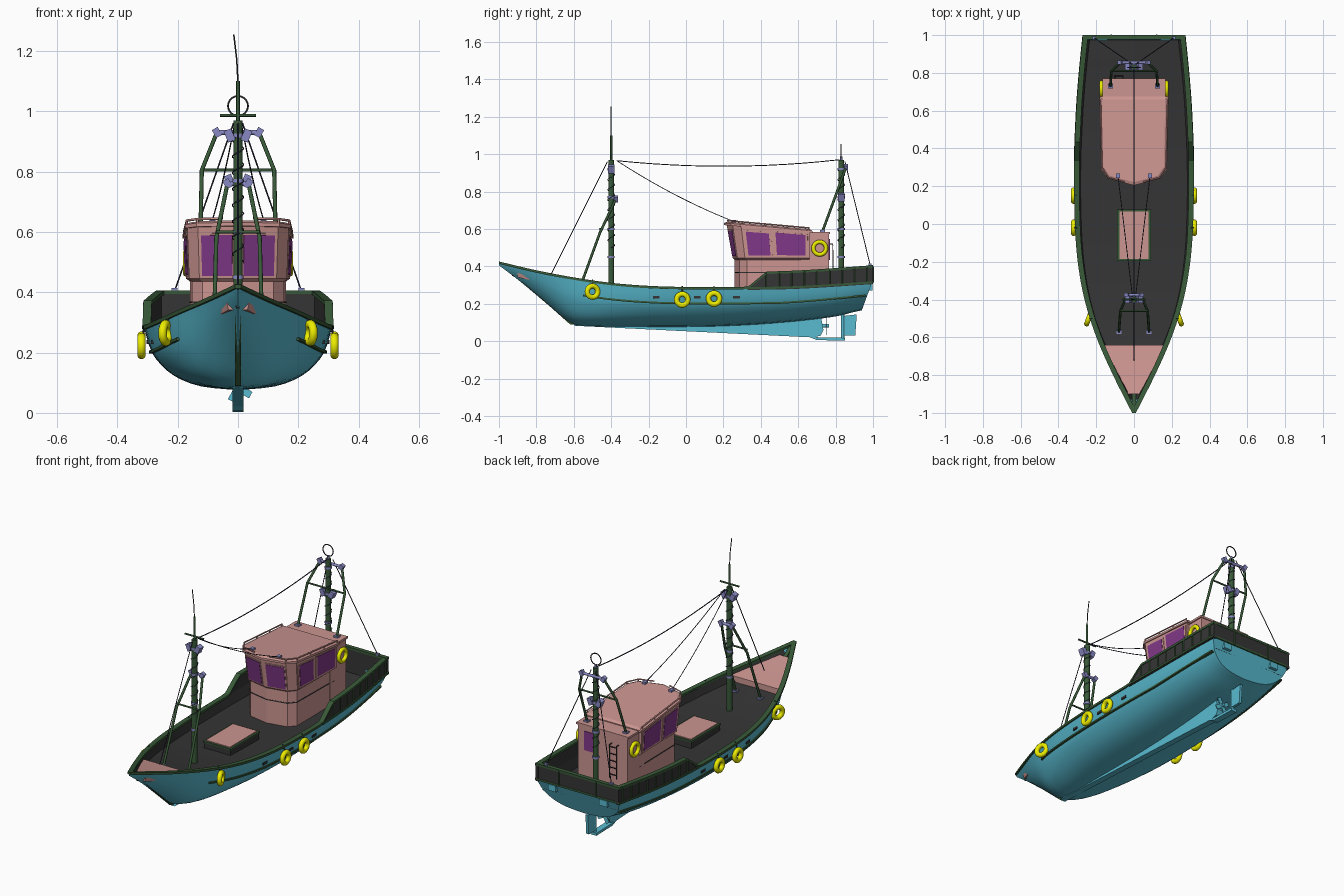
import bpy, bmesh, math
from mathutils import Vector, Matrix

if "Cube" in bpy.data.objects:
    bpy.data.objects.remove(bpy.data.objects["Cube"])

def mat(name, *c):
    m = bpy.data.materials.new(name)
    m.diffuse_color = (*c, 1)
    m.use_nodes = True
    m.node_tree.nodes["Principled BSDF"].inputs["Base Color"].default_value = m.diffuse_color
    return m

CYAN = mat("hull_paint", .1, .5, .64)
DARK = mat("deck_black", .035, .035, .035)
GREEN = mat("trim_green", .04, .1, .04)
PINK = mat("cabin_pink", .6, .3, .28)
GLASS = mat("window_purple", .22, .04, .25)
YELLOW = mat("fender_yellow", .85, .85, .0)
BLUE = mat("fitting_blue", .25, .25, .55)
WIRE = mat("wire_dark", .03, .03, .06)

def finish(ob, m, smooth=None):
    ob.data.materials.append(m)
    if smooth:
        bpy.ops.object.select_all(action='DESELECT')
        ob.select_set(True)
        bpy.context.view_layer.objects.active = ob
        bpy.ops.object.shade_smooth_by_angle(angle=math.radians(smooth))
    return ob

def loft(name, rings, m, closed=True, caps=(True, True), smooth=None):
    bm = bmesh.new()
    vs = [[bm.verts.new(p) for p in r] for r in rings]
    n = len(rings[0])
    for a, b in zip(vs, vs[1:]):
        for i in range(n if closed else n - 1):
            j = (i + 1) % n
            bm.faces.new((a[i], a[j], b[j], b[i]))
    if caps[0]: bm.faces.new(vs[0][::-1])
    if caps[1]: bm.faces.new(vs[-1])
    bmesh.ops.recalc_face_normals(bm, faces=bm.faces)
    me = bpy.data.meshes.new(name)
    bm.to_mesh(me)
    bm.free()
    ob = bpy.data.objects.new(name, me)
    bpy.context.collection.objects.link(ob)
    return finish(ob, m, smooth)

def prism(name, yz, hx, m):
    return loft(name, [[(x, y, z) for y, z in yz] for x in (-hx, hx)], m)

def box(name, c, s, m, rot=(0, 0, 0)):
    bpy.ops.mesh.primitive_cube_add(size=1, location=c, rotation=rot)
    ob = bpy.context.object
    ob.name, ob.scale = name, s
    return finish(ob, m)

def tube(name, pts, r, m, res=2):
    cu = bpy.data.curves.new(name, 'CURVE')
    cu.dimensions, cu.bevel_depth, cu.bevel_resolution, cu.use_fill_caps = '3D', r, res, True
    sp = cu.splines.new('POLY')
    sp.points.add(len(pts) - 1)
    for p, q in zip(sp.points, pts):
        p.co = (*q, 1)
    ob = bpy.data.objects.new(name, cu)
    bpy.context.collection.objects.link(ob)
    return finish(ob, m)

def sag(a, b, d, n=12):
    a, b = Vector(a), Vector(b)
    return [a.lerp(b, i / n) - Vector((0, 0, d * 4 * (i / n) * (1 - i / n))) for i in range(n + 1)]

def torus(name, c, R, r, m, rot=(0, math.pi / 2, 0)):
    bpy.ops.mesh.primitive_torus_add(location=c, rotation=rot, major_radius=R, minor_radius=r,
                                     major_segments=24, minor_segments=10)
    bpy.context.object.name = name
    return finish(bpy.context.object, m, 40)

def spline(tab, x):
    # smooth interpolation through (x, value) pairs
    x = min(max(x, tab[0][0]), tab[-1][0])
    i = max(k for k in range(len(tab) - 1) if tab[k][0] <= x)
    (x0, a), (x1, b) = tab[i], tab[i + 1]
    sl = lambda k: (tab[min(k + 1, len(tab) - 1)][1] - tab[max(k - 1, 0)][1]) / (tab[min(k + 1, len(tab) - 1)][0] - tab[max(k - 1, 0)][0])
    h = x1 - x0
    t = (x - x0) / h
    return ((2*t**3 - 3*t*t + 1) * a + (t**3 - 2*t*t + t) * h * sl(i)
            + (3*t*t - 2*t**3) * b + (t**3 - t*t) * h * sl(i + 1))

# Hull lines: half width, sheer height, bottom height, section shapes
WID = [(-1, .004), (-.8, .105), (-.6, .193), (-.4, .256), (-.2, .292), (0, .307), (.3, .311), (.6, .3), (.8, .285), (1, .265)]
SHE = [(-1, .42), (-.8, .373), (-.6, .335), (-.4, .306), (-.2, .29), (0, .284), (.3, .284), (.6, .29), (1, .315)]
BOT = [(-1, .405), (-.9, .33), (-.75, .205), (-.62, .098), (-.54, .08), (-.3, .076), (.1, .077), (.4, .09), (.7, .118), (1, .165)]
MID = [(0, 0), (.4, .06), (.68, .22), (.87, .48), (.95, .72), (1, 1)]
BOW = [(0, 0), (.26, .2), (.49, .4), (.69, .6), (.85, .8), (1, 1)]
W = lambda y: spline(WID, y)
S = lambda y: spline(SHE, y)

def section(y, n=15):
    k = min(max((y + 1) / .55, 0), 1)
    k = k * k * (3 - 2 * k)
    b, s, w, out = spline(BOT, y), S(y), W(y), []
    for i in range(n + 1):
        u = 5 * i / n
        f = [spline([(j, p[c]) for j, p in enumerate(q)], u) for q in (BOW, MID) for c in (0, 1)]
        out.append((w * (f[0] + (f[2] - f[0]) * k), b + (s - b) * (f[1] + (f[3] - f[1]) * k)))
    return out

def hull_x(y, z):
    p = section(y)
    for (x0, z0), (x1, z1) in zip(p, p[1:]):
        if z0 <= z <= z1:
            return x0 + (x1 - x0) * (z - z0) / max(z1 - z0, 1e-6)
    return p[-1][0] if z > p[-1][1] else 0

def span(a, b, n): return [a + (b - a) * i / n for i in range(n + 1)]

# Hull shell with raked transom
rings = []
for y in span(-1, 1, 50):
    p = section(y)
    rake = .055 * max(0, (y - .8) / .2)
    ring = [(x, y - .005 * (y > .9) - rake * (p[-1][1] - z) / (p[-1][1] - p[0][1]), z) for x, z in p]
    rings.append(ring[::-1] + [(-x, yy, z) for x, yy, z in ring[1:]])
loft("hull", rings, CYAN, closed=False, caps=(False, True), smooth=40)

# Deck and inner bulwark lining
D = lambda y: S(y) - .055
rings = []
for y in span(-.93, .975, 40):
    a, b = max(W(y) - .014, .002), max(hull_x(y, D(y)) - .014, .001)
    rings.append([(a, y, S(y)), (b, y, D(y)), (0, y, D(y) + .003), (-b, y, D(y)), (-a, y, S(y))])
loft("deck", rings, DARK, closed=False, caps=(False, True))
rings = []
for y in span(-.9, -.64, 6):
    a, z = max(W(y) - .016, .002), S(y) - .02
    rings.append([(a, y, z), (-a, y, z), (-a * .8, y, z - .034), (a * .8, y, z - .034)])
loft("bow_deck", rings, PINK)

# Rails, stern bulwark and rubbing strakes
def top(y):
    t = min(max((y - .33) / .1, 0), 1)
    return S(y) + t * (.078 + .007 * y)

def strip(name, ys, xi, xo, z0, z1, m):
    for s in (-1, 1):
        loft(name, [[(s * max(xi(y), .0), y, z0(y)), (s * xo(y), y, z0(y)),
                     (s * xo(y), y, z1(y)), (s * max(xi(y), .0), y, z1(y))] for y in ys], m, smooth=30)

strip("rail", span(-1, 1, 60), lambda y: W(y) - .022, lambda y: W(y) + .006, lambda y: top(y) - .007, lambda y: top(y) + .006, GREEN)
strip("stern_bulwark", span(.33, 1, 24), lambda y: W(y) - .014, lambda y: W(y) + .002, lambda y: S(y) - .01, top, DARK)
strip("sheer_strake", span(.33, 1, 20), lambda y: W(y) - .01, lambda y: W(y) + .008, lambda y: S(y) - .006, lambda y: S(y) + .005, GREEN)
SZ = lambda y: S(y) - .082 + .03 * max(0, y - .5)
strip("rub_strake", span(-.55, .96, 40), lambda y: hull_x(y, SZ(y)) - .008, lambda y: hull_x(y, SZ(y)) + .009,
      lambda y: SZ(y) - .005, lambda y: SZ(y) + .005, GREEN)
box("transom_bulwark", (0, .988, .355), (.53, .02, .09), DARK)
box("transom_rail", (0, .988, .4), (.54, .024, .013), GREEN)
box("transom_strake", (0, .992, .315), (.53, .016, .011), GREEN)
for s in (-1, 1):
    for y in span(.43, .97, 8):
        tube("bulwark_post", [(s * (W(y) + .003), y, S(y)), (s * (W(y) + .003), y, top(y))], .004, GREEN)
    for y in (-.16, .06, .27):
        box("scupper", (s * (hull_x(y, .235) + .001), y, .235), (.008, .035, .014), DARK)
    box("stern_fitting", (s * .165, .985, .288), (.05, .025, .035), CYAN)
    tube("transom_post", [(s * .12, 1, .315), (s * .12, 1, .4)], .004, GREEN)
prism("stem_bar", [(-1, .427), (-.62, .09), (-.58, .09), (-.96, .41)], .01, GREEN)

# Keel, rudder and propeller
prism("keel", [(-.61, .083), (.68, .02), (.72, .03), (.735, .06), (.72, .14), (0, .09), (-.55, .09)], .018, CYAN)
prism("keel_shoe", [(.66, .022), (.85, .018), (.85, .003), (.7, .006)], .018, CYAN)
prism("rudder", [(.845, .03), (.905, .03), (.913, .143), (.845, .135)], .008, CYAN)
tube("rudder_post", [(0, .838, .005), (0, .838, .16)], .009, CYAN)
tube("propeller_hub", [(0, .7, .082), (0, .765, .082)], .01, CYAN)
for i in range(4):
    a = i * math.pi / 2 + .5
    box("propeller_blade", (.027 * math.sin(a), .75, .082 + .027 * math.cos(a)), (.024, .005, .042), CYAN, (0, a, .0))

# Wheelhouse: lower walls, flared upper walls, rear box and roof
def ring(half, zf):
    h = [(x, y, zf(y)) for x, y in half]
    return h + [(-x, y, z) for x, y, z in h[:0:-1]]

roof_z = lambda y: .62 - .09 * (y - .21)
A = [(0, .26), (.118, .285), (.152, .325), (.158, .66)]
M = [(0, .25), (.128, .275), (.162, .315), (.172, .66)]
T = [(0, .218), (.133, .25), (.168, .295), (.177, .66)]
R = [(0, .204), (.138, .24), (.175, .29), (.184, .675)]
loft("wheelhouse", [ring(A, lambda y: .22), ring(A, lambda y: .435), ring(M, lambda y: .445), ring(T, roof_z)], PINK)
loft("roof", [ring(R, roof_z), ring(R, lambda y: roof_z(y) + .012),
              ring([(x * .9, .45 + (y - .45) * .93) for x, y in R], lambda y: roof_z(y) + .02)], PINK)
box("cabin_rear", (0, .69, .4), (.32, .15, .355), PINK)
box("rear_roof", (0, .715, .579), (.335, .11, .012), PINK)
loft("cabin_band", [ring([(x * 1.015, y - .002) for x, y in A], lambda y, z=z: z) for z in (.365, .37)], DARK)

def window(i, s0, s1, t0, t1):
    for s in (-1, 1):
        def pt(u, t):
            lo = Vector((*M[i], .445)).lerp(Vector((*M[i + 1], .445)), u)
            hi = Vector((*T[i], roof_z(T[i][1]))).lerp(Vector((*T[i + 1], roof_z(T[i + 1][1]))), u)
            return lo.lerp(hi, t)
        n = (pt(1, 0) - pt(0, 0)).cross(pt(0, 1) - pt(0, 0)).normalized()
        for nm, m, e, d in (("window_frame", PINK, .035, .003), ("window_glass", GLASS, 0, .005)):
            q = [pt(s0 - e, t0 - e), pt(s1 + e, t0 - e), pt(s1 + e, t1 + e), pt(s0 - e, t1 + e)]
            loft(nm, [[Vector((s * v.x, v.y, v.z)) for v in (p + n * k for p in q)] for k in (-.004, d)], m)

window(0, .14, .92, .06, .84)
window(2, .06, .4, .08, .85)
window(2, .5, .94, .1, .9)
box("rear_window", (.08, .766, .49), (.075, .006, .11), GLASS)
for s in (-1, 1):
    rail = [(s * x, y, roof_z(y) + .026) for x, y in [(.05, .222), (.135, .245), (.17, .3), (.178, .66)]]
    tube("roof_rail", rail, .004, PINK)
    for x, y in [(.135, .245), (.17, .3), (.172, .42), (.175, .54), (.178, .655)]:
        tube("roof_rail_post", [(s * x, y, roof_z(y)), (s * x, y, roof_z(y) + .026)], .004, PINK)
    box("roof_cleat", (s * .085, .255, .637), (.02, .025, .02), BLUE)
    torus("life_ring", (s * .172, .715, .497), .034, .011, YELLOW)
    # Hanging fenders
    for y, x, z in ((-.5, .24, .265), (-.02, .32, .222), (.15, .32, .227)):
        torus("fender", (s * x, y, z), .03, .014, YELLOW, (0, math.pi / 2, s * (.35 if y < -.3 else 0)))
        tube("fender_rope", [(s * x, y, z + .03), (s * (W(y) - .005), y, S(y) + .01)], .003, WIRE)
    tube("ladder_side", [(-.08 + s * .022, .785, .33), (-.08 + s * .022, .785, .52), (-.08 + s * .022, .76, .52)], .003, DARK)
for z in span(.35, .51, 4):
    tube("ladder_rung", [(-.102, .785, z), (-.058, .785, z)], .003, DARK)

# Cargo hatch
box("hatch_coaming", (0, -.06, .25), (.17, .265, .05), DARK)
box("hatch_rim", (0, -.06, .272), (.178, .272, .008), GREEN)
box("hatch_lid", (0, -.06, .276), (.155, .25, .01), PINK)

# Masts with tripod frames, fittings and coiled rope
def mast(y, foot, kink, head, bar_z):
    tube("mast", [(0, y, .225), (0, y, .97)], .0155, GREEN, 4)
    tube("mast_base", [(0, y, .22), (0, y, .25)], .024, BLUE, 4)
    for z in (.45, .6, .77, .92):
        tube("mast_collar", [(0, y, z - .006), (0, y, z + .006)], .019, BLUE, 4)
    tube("mast_rope", [(.019 * math.cos(i * .7), y + .019 * math.sin(i * .7), .5 + i * .006) for i in range(70)], .002, WIRE, 1)
    for s in (-1, 1):
        m = lambda p: (s * p[0], p[1], p[2])
        tube("frame_leg", [m(foot), m(kink), m(head)], .007, GREEN)
        box("frame_foot", m(foot), (.026, .026, .012), BLUE)
        box("frame_head", m(head), (.022, .022, .03), BLUE, (0, s * .5, 0))
    tube("frame_bar", [(-kink[0], kink[1], bar_z), (kink[0], kink[1], bar_z)], .005, GREEN)
    tube("head_bar", [(-head[0], head[1], head[2]), (head[0], head[1], head[2])], .008, BLUE)
    tube("head_link", [(0, head[1], head[2]), (0, y, head[2])], .008, BLUE)

mast(-.4, (.08, -.57, .278), (.072, -.46, .58), (.035, -.375, .76), .6)
mast(.83, (.125, .73, .588), (.12, .81, .805), (.07, .855, .93), .805)
for y, z in ((-.4, .92), (.83, .77)):
    for s in (-1, 1):
        box("mast_lamp", (s * .028, y, z), (.026, .035, .04), BLUE, (0, s * .4, 0))
tube("topmast", [(0, -.4, .96), (0, -.4, 1.1)], .006, GREEN)
tube("yard", [(-.06, -.4, .987), (.06, -.4, .987)], .005, GREEN)
tube("whip_antenna", [(0, -.4, 1.09), (-.004, -.4, 1.17), (-.014, -.4, 1.255)], .0025, DARK)
torus("ring_antenna", (0, .828, 1.018), .033, .003, DARK, (math.pi / 2, 0, 0))
tube("antenna_stem", [(0, .83, .96), (0, .83, .988)], .006, BLUE)

# Rigging wires
tube("main_wire", sag((0, -.37, .965), (0, .82, .97), .032), .0028, WIRE, 1)
tube("fore_stay", [(0, -.42, .96), (0, -.72, .36)], .0025, WIRE, 1)
for s in (-1, 1):
    tube("roof_stay", sag((s * .01, -.37, .965), (s * .085, .255, .64), .02), .0022, WIRE, 1)
    tube("stern_stay", [(s * .015, .85, .96), (s * .21, .985, .405)], .0025, WIRE, 1)
    box("stay_anchor", (s * .21, .985, .408), (.02, .016, .014), BLUE)
